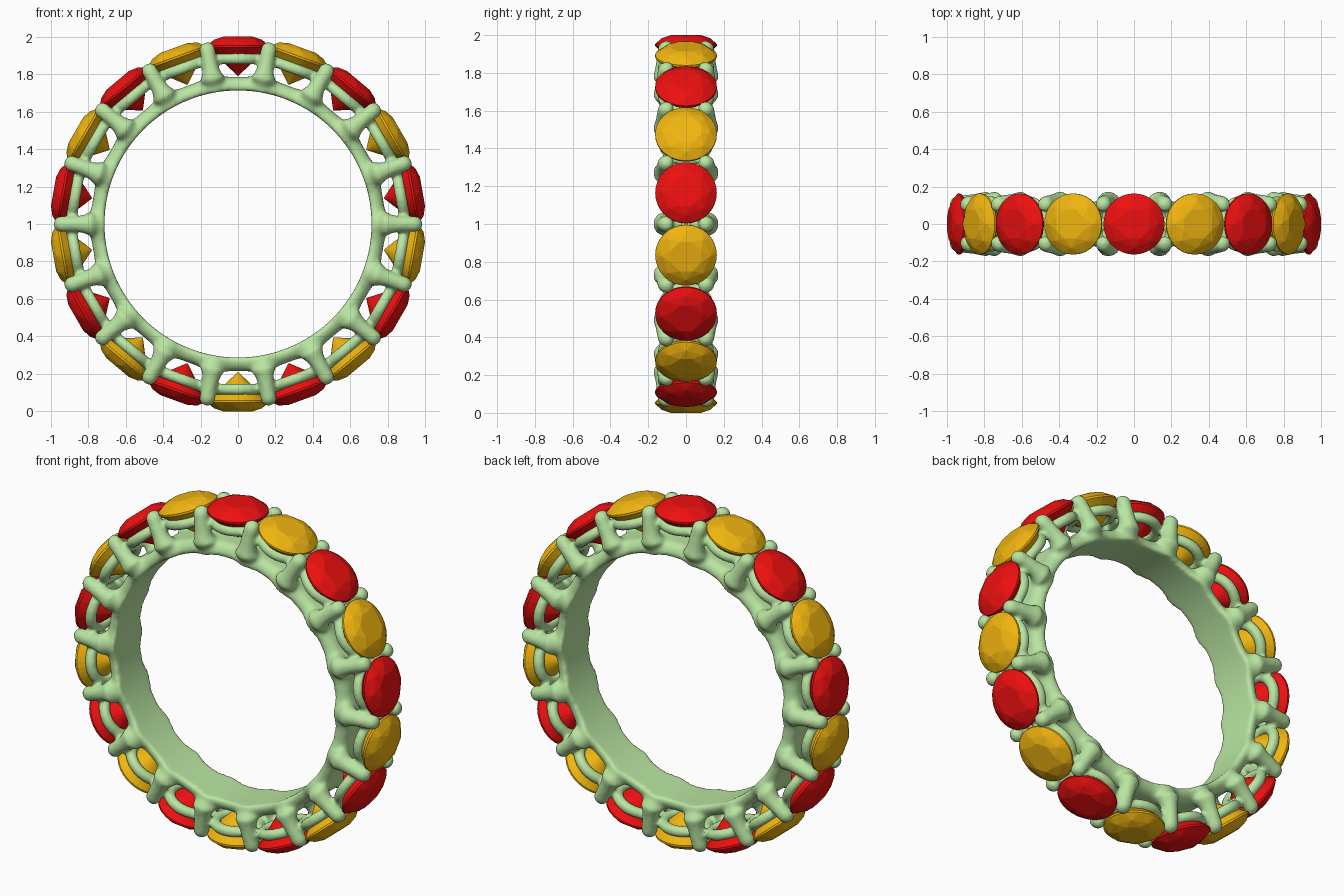
import bpy, bmesh
from math import sin, cos, pi, radians
from mathutils import Matrix, Vector

if "Cube" in bpy.data.objects:
    bpy.data.objects.remove(bpy.data.objects["Cube"])

N = 18                      # stones around the ring
STEP = 2 * pi / N
CENTRE = Vector((0, 0, 1))


def material(name, col):
    m = bpy.data.materials.new(name)
    m.diffuse_color = (*col, 1)
    m.use_nodes = True
    m.node_tree.nodes["Principled BSDF"].inputs["Base Color"].default_value = m.diffuse_color
    return m


METAL = material("pale_green_metal", (0.49, 0.79, 0.36))
RED = material("red_gem", (0.85, 0.005, 0.005))
GOLD = material("amber_gem", (0.87, 0.46, 0.005))


def frame(a):
    """Matrix whose local z points outward at angle a from the top, local y along the finger."""
    return Matrix.Translation(CENTRE) @ Matrix.Rotation(a, 4, 'Y')


def finish(bm, name, mat):
    bmesh.ops.recalc_face_normals(bm, faces=bm.faces)
    me = bpy.data.meshes.new(name)
    bm.to_mesh(me)
    bm.free()
    me.materials.append(mat)
    ob = bpy.data.objects.new(name, me)
    bpy.context.collection.objects.link(ob)
    return ob


def loft(bm, rings, closed=False):
    """Skin a list of vertex rings; cap the ends unless closed."""
    rings = [[bm.verts.new(p) for p in r] for r in rings]
    n = len(rings[0])
    pairs = list(zip(rings, rings[1:] + rings[:1])) if closed else list(zip(rings, rings[1:]))
    for r0, r1 in pairs:
        for i in range(n):
            j = (i + 1) % n
            bm.faces.new((r0[i], r0[j], r1[j], r1[i]))
    if not closed:
        bm.faces.new(rings[0])
        bm.faces.new(rings[-1])


metal = bmesh.new()

# Inner band, scalloped: lower and narrower beneath each stone
SEG = N * 16
rings = []
for k in range(SEG):
    a = 2 * pi * k / SEG
    bump = (0.5 - 0.5 * cos(a * N)) ** 2      # 1 between stones, 0 under them
    w = 0.115 + 0.022 * bump
    out = 0.785 + 0.022 * bump
    prof = [(-w, 0.713), (w, 0.713), (w + 0.005, 0.74), (w - 0.012, out - 0.015),
            (w - 0.04, out), (-w + 0.04, out), (-w + 0.012, out - 0.015), (-w - 0.005, 0.74)]
    rings.append([frame(a) @ Vector((0, y, r)) for y, r in prof])
loft(metal, rings, closed=True)

# Seat ring beneath each stone
for k in range(N):
    m = frame(k * STEP)
    rings = []
    for i in range(32):
        t = 2 * pi * i / 32
        rings.append([m @ Vector(((0.12 + 0.031 * cos(p)) * cos(t), (0.12 + 0.031 * cos(p)) * sin(t),
                                  0.882 + 0.031 * sin(p)))
                      for p in [2 * pi * q / 12 for q in range(12)]])
    loft(metal, rings, closed=True)

# Shared prong pairs between stones: (distance out, sideways, radius)
PRONG = [(0.745, 0.095, 0.05), (0.785, 0.108, 0.068), (0.82, 0.117, 0.05), (0.86, 0.118, 0.042),
         (0.91, 0.114, 0.040), (0.945, 0.107, 0.043), (0.965, 0.104, 0.038),
         (0.978, 0.102, 0.026), (0.984, 0.101, 0.01)]
for k in range(N):
    m = frame((k + 0.5) * STEP)
    for s in (-1, 1):
        loft(metal, [[m @ Vector((rad * cos(t), s * y + rad * sin(t), r))
                      for t in [2 * pi * q / 16 for q in range(16)]] for r, y, rad in PRONG])

# Fuse the metal into one softly blended casting
setting = finish(metal, "ring_setting", METAL)
rm = setting.modifiers.new("fuse", 'REMESH')
rm.mode = 'VOXEL'
rm.voxel_size = 0.011
rm.use_smooth_shade = True
sm = setting.modifiers.new("soften", 'SMOOTH')
sm.factor = 0.5
sm.iterations = 6

# Faceted round stones: (radius, height, sides, phase in half-steps)
CUT = [(0.085, 1.0, 8, 0), (0.128, 0.984, 8, 1), (0.163, 0.953, 32, 0),
       (0.163, 0.942, 32, 0), (0.106, 0.888, 8, 1), (0.0, 0.79, 1, 0)]
for k in range(N):
    bm = bmesh.new()
    for r, h, n, ph in CUT:
        for i in range(n):
            t = (2 * i + ph) * pi / n + radians(22.5)
            bm.verts.new((r * cos(t), r * sin(t), h))
    bmesh.ops.convex_hull(bm, input=bm.verts)
    bm.transform(frame(k * STEP))
    finish(bm, "stone_%02d" % (k + 1), GOLD if k % 2 else RED)
